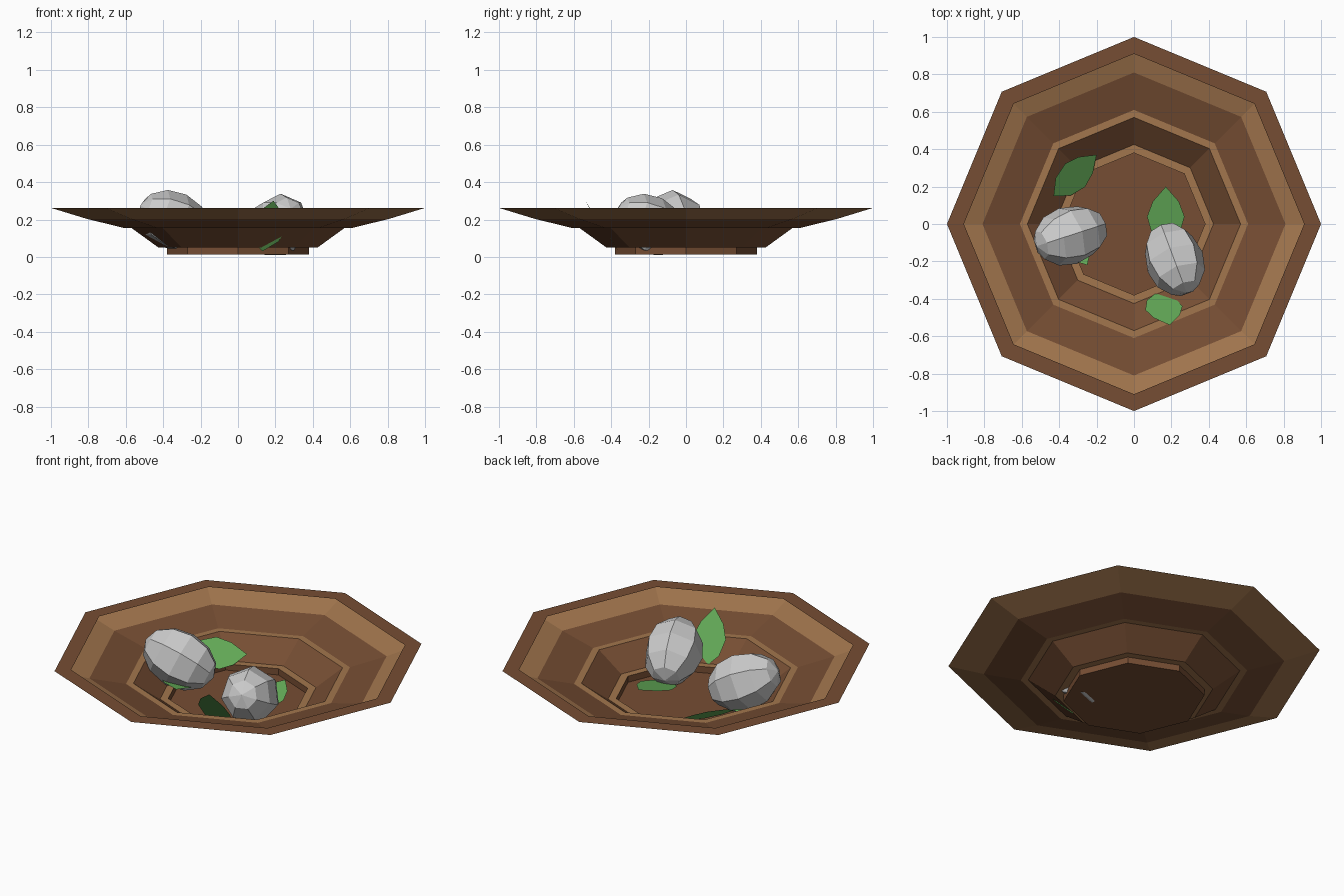
import bpy, bmesh, math
from mathutils import Vector

if "Cube" in bpy.data.objects:
    bpy.data.objects.remove(bpy.data.objects["Cube"])


def material(name, color):
    m = bpy.data.materials.new(name)
    m.diffuse_color = (*color, 1)
    m.use_nodes = True
    m.node_tree.nodes["Principled BSDF"].inputs["Base Color"].default_value = m.diffuse_color
    return m


DARK = material("dark_wood", (0.18, 0.075, 0.033))
LIGHT = material("light_wood", (0.36, 0.18, 0.075))
GREEN = material("leaf_green", (0.13, 0.42, 0.10))


def finish(name, bm, mats=()):
    me = bpy.data.meshes.new(name)
    bm.to_mesh(me)
    bm.free()
    for m in mats:
        me.materials.append(m)
    ob = bpy.data.objects.new(name, me)
    bpy.context.collection.objects.link(ob)
    return ob


# Bowl: thin eight-sided shell, (radius, height, material of the band to the next ring)
PROFILE = [(0.91, 0.262, 0), (1.0, 0.262, 1), (0.81, 0.204, 0), (0.61, 0.155, 1),
           (0.57, 0.155, 0), (0.425, 0.05, 1), (0.38, 0.05, 0), (0.38, 0.013, 0)]
bm = bmesh.new()
rings = []
for r, z, _ in PROFILE:
    rings.append([bm.verts.new((r * math.cos(k * math.pi / 4), r * math.sin(k * math.pi / 4), z))
                  for k in range(8)])
for (_, _, mat), a, b in zip(PROFILE, rings, rings[1:]):
    for k in range(8):
        n = (k + 1) % 8
        f = bm.faces.new((a[k], a[n], b[n], b[k]))
        f.material_index = mat
bm.faces.new(rings[-1])
bmesh.ops.recalc_face_normals(bm, faces=bm.faces)
finish("bowl", bm, (DARK, LIGHT))


# Eggs: low-poly ellipsoids lying tilted in the bowl
def egg(name, center, axis):
    bm = bmesh.new()
    bmesh.ops.create_uvsphere(bm, u_segments=7, v_segments=6, radius=1)
    for v in bm.verts:
        v.co = (v.co.x * 0.16, v.co.y * 0.16, v.co.z * 0.21)
    ob = finish(name, bm)
    ob.rotation_mode = 'QUATERNION'
    ob.rotation_quaternion = Vector(axis).to_track_quat('Z', 'Y')
    ob.location = center


egg("egg_left", (-0.34, -0.06, 0.188), (0.86, 0.28, -0.42))
egg("egg_right", (0.215, -0.19, 0.168), (0.32, -0.85, 0.42))


# Leaves: pointed flat blades from base to tip, widened along a side direction
def leaf(name, base, tip, side):
    base, tip, side = Vector(base), Vector(tip), Vector(side).normalized()
    bm = bmesh.new()
    widths = [(0.22, 0.075), (0.5, 0.1), (0.75, 0.07)]
    outline = [base]
    outline += [base.lerp(tip, t) + side * w for t, w in widths]
    outline.append(tip)
    outline += [base.lerp(tip, t) - side * w for t, w in reversed(widths)]
    bm.faces.new([bm.verts.new(p) for p in outline])
    finish(name, bm, (GREEN,))


leaf("leaf_back_left", (-0.43, 0.15, 0.124), (-0.20, 0.37, 0.086), (0.11, -0.13, -0.12))
leaf("leaf_right", (0.17, -0.12, 0.03), (0.17, 0.20, 0.10), (1, 0, 0))
leaf("leaf_front", (0.13, -0.36, 0.03), (0.19, -0.54, 0.30), (1, 0.1, -0.1))
leaf("leaf_front_left", (-0.40, 0.04, 0.05), (-0.25, -0.22, 0.09), (-0.87, -0.5, 0.15))
